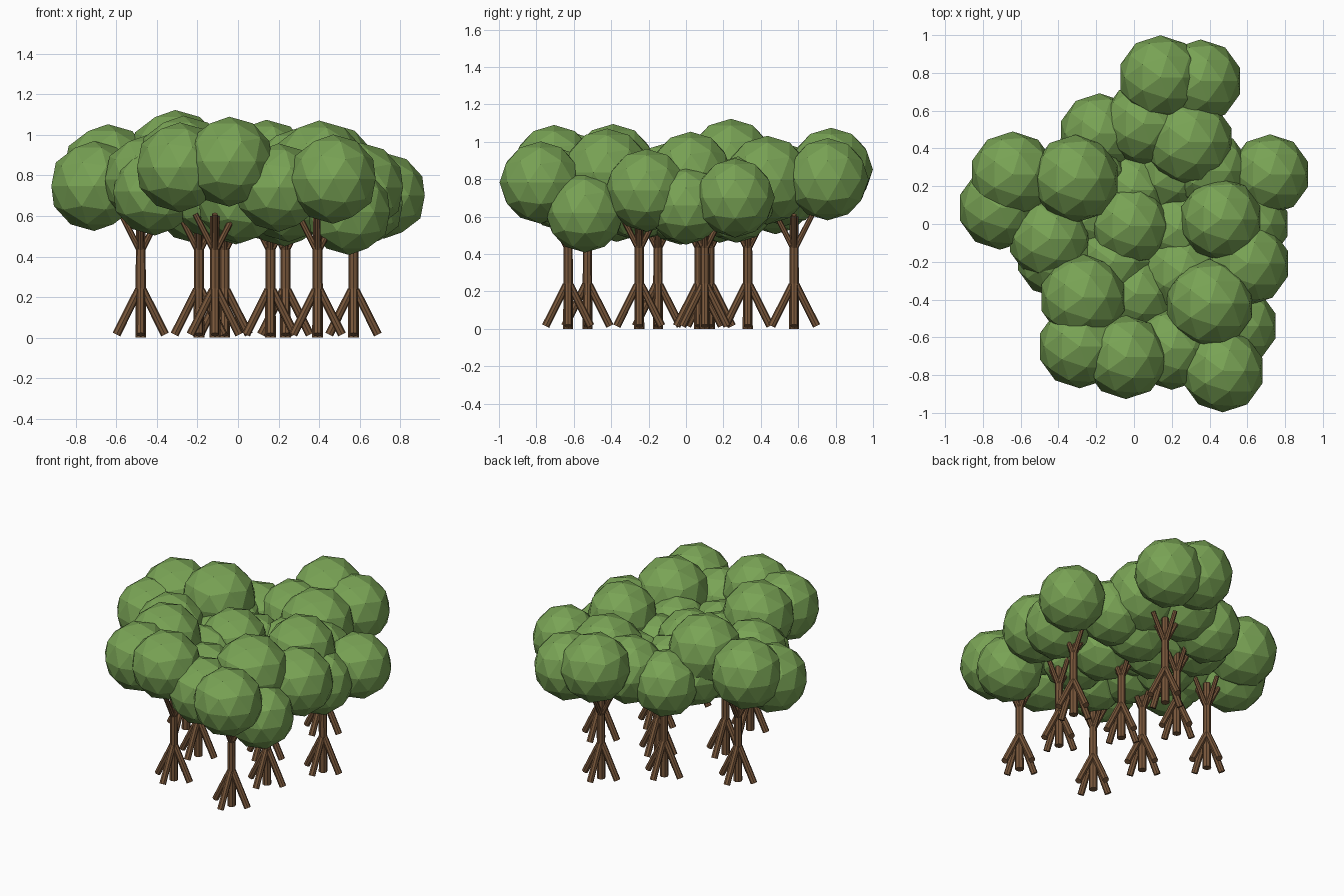
import bpy
import math
from mathutils import Matrix, Vector

default_cube = bpy.data.objects.get("Cube")
if default_cube:
    bpy.data.objects.remove(default_cube, do_unlink=True)


def make_material(name, colour):
    material = bpy.data.materials.new(name)
    material.use_nodes = True
    material.diffuse_color = (*colour, 1)
    shader = material.node_tree.nodes["Principled BSDF"]
    shader.inputs["Base Color"].default_value = (*colour, 1)
    shader.inputs["Roughness"].default_value = 0.9
    return material


leaf_green = make_material("leaf_green", (0.19, 0.365, 0.09))
bark_brown = make_material("bark_brown", (0.19, 0.095, 0.043))


def finish(name, material):
    part = bpy.context.object
    part.name = name
    part.data.name = name
    part.data.materials.append(material)
    return part


def limb(name, start, end, radius, tip_radius):
    """Tapered eight-sided log between two points."""
    start, end = Vector(start), Vector(end)
    axis = end - start
    bpy.ops.mesh.primitive_cone_add(vertices=8, radius1=radius, radius2=tip_radius,
                                    depth=axis.length, location=(start + end) / 2)
    part = finish(name, bark_brown)
    part.rotation_mode = "QUATERNION"
    part.rotation_quaternion = axis.to_track_quat("Z", "Y")


def leaf_ball(name, centre, radius):
    """Faceted clump of leaves."""
    bpy.ops.mesh.primitive_ico_sphere_add(subdivisions=2, radius=radius, location=centre)
    finish(name, leaf_green)


def tree(name, x, y, clumps):
    # Trunk
    limb(name + "_trunk", (x, y, 0), (x, y, 0.6), 0.027, 0.023)
    # Four slanting prop roots, and four short forked branches above them
    base = Vector((x, y, 0))
    for i in range(4):
        turn = Matrix.Rotation(i * math.pi / 2, 3, "Z")
        limb(f"{name}_root_{i}", base + turn @ Vector((0.12, 0, 0.015)),
             base + turn @ Vector((0.01, 0, 0.235)), 0.021, 0.02)
        limb(f"{name}_branch_{i}", base + turn @ Vector((0.005, 0, 0.43)),
             base + turn @ Vector((0.097, 0, 0.61)), 0.016, 0.014)
    # Leaf clumps
    for i, (*centre, radius) in enumerate(clumps):
        leaf_ball(f"{name}_leaves_{i}", centre, radius)


# Trees: position of the trunk, then centre and radius of each leaf clump
tree("back_tree", 0.234, 0.578,
     [(0.14, 0.776, 0.852, 0.223), (0.353, 0.757, 0.8, 0.22), (0.29, 0.435, 0.795, 0.237)])
tree("left_tree", 0.57, 0.1,
     [(0.72, 0.263, 0.7, 0.212), (0.46, 0.025, 0.835, 0.219), (0.613, 0, 0.66, 0.21)])
tree("front_right_tree", -0.114, -0.527,
     [(-0.287, -0.648, 0.84, 0.222), (-0.043, -0.705, 0.868, 0.222), (0.01, -0.37, 0.68, 0.215)])
tree("front_left_tree", 0.393, -0.63,
     [(0.47, -0.777, 0.782, 0.22), (0.548, -0.54, 0.62, 0.212), (0.2, -0.66, 0.74, 0.218)])
tree("mid_left_tree", 0.393, -0.25,
     [(0.4, -0.422, 0.835, 0.236), (0.603, -0.21, 0.74, 0.222), (0.25, -0.26, 0.69, 0.218)])
tree("mid_right_tree", -0.193, -0.15,
     [(-0.023, -0.01, 0.77, 0.213), (-0.447, -0.08, 0.78, 0.22), (-0.27, -0.39, 0.865, 0.23),
      (-0.11, -0.2, 0.7, 0.215), (-0.21, 0.05, 0.67, 0.205)])
tree("back_right_tree", -0.067, 0.33,
     [(-0.183, 0.478, 0.72, 0.214), (0.05, 0.53, 0.77, 0.22),
      (-0.01, 0.18, 0.67, 0.21), (-0.26, 0.28, 0.74, 0.215)])
tree("right_tree", -0.48, 0.127,
     [(-0.642, 0.262, 0.825, 0.228), (-0.71, 0.086, 0.748, 0.222),
      (-0.31, 0.24, 0.89, 0.233), (-0.41, -0.175, 0.72, 0.216)])
tree("centre_tree", 0.16, 0.07,
     [(0.2, 0.27, 0.67, 0.21), (0.4, 0.28, 0.71, 0.212), (0.23, -0.03, 0.66, 0.21)])
